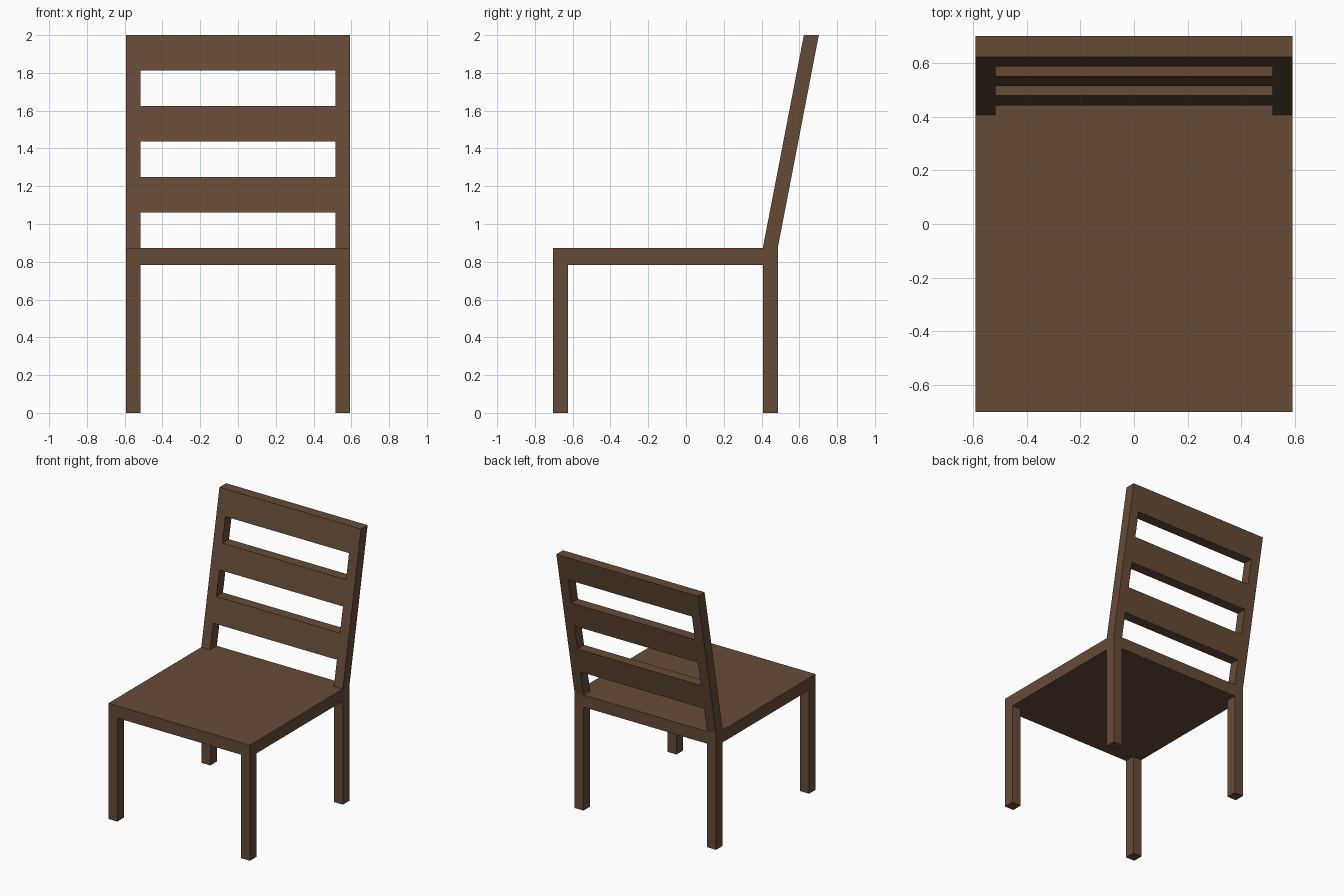
import bpy

if "Cube" in bpy.data.objects:
    bpy.data.objects.remove(bpy.data.objects["Cube"])

HALF_W, INNER = 0.592, 0.517            # outer and inner x of legs and posts
FRONT, FRONT_IN = -0.703, -0.624        # front leg depth
BACK_IN, BACK = 0.407, 0.486            # back leg depth
SEAT_LOW, SEAT_TOP, TOP = 0.782, 0.874, 2.0
LEAN = 0.217                            # backward travel of the backrest

wood = bpy.data.materials.new("brown_wood")
wood.diffuse_color = (0.13, 0.07, 0.039, 1)
wood.use_nodes = True
wood.node_tree.nodes["Principled BSDF"].inputs["Base Color"].default_value = wood.diffuse_color


def block(name, x0, x1, y0, y1, z0, z1, shift0=0.0, shift1=0.0):
    """Box whose bottom and top may be shifted in y, for the leaning parts."""
    verts = [(x, y + s, z) for z, s in ((z0, shift0), (z1, shift1))
             for x, y in ((x0, y0), (x1, y0), (x1, y1), (x0, y1))]
    faces = [(3, 2, 1, 0), (4, 5, 6, 7)]
    faces += [(i, (i + 1) % 4, (i + 1) % 4 + 4, i + 4) for i in range(4)]
    mesh = bpy.data.meshes.new(name)
    mesh.from_pydata(verts, [], faces)
    mesh.materials.append(wood)
    obj = bpy.data.objects.new(name, mesh)
    bpy.context.collection.objects.link(obj)
    return obj


def lean(z):
    return LEAN * (z - SEAT_TOP) / (TOP - SEAT_TOP)


# Seat slab
block("seat", -HALF_W, HALF_W, FRONT, BACK, SEAT_LOW, SEAT_TOP)

# Legs and leaning back posts on both sides
for side, x0, x1 in (("left", -HALF_W, -INNER), ("right", INNER, HALF_W)):
    block(f"front_leg_{side}", x0, x1, FRONT, FRONT_IN, 0, SEAT_LOW)
    block(f"back_leg_{side}", x0, x1, BACK_IN, BACK, 0, SEAT_LOW)
    block(f"back_post_{side}", x0, x1, BACK_IN, BACK, SEAT_TOP, TOP, 0, LEAN)

# Three backrest slats, with gaps as tall as the slats
step = (TOP - SEAT_TOP) / 6
for i in range(3):
    z0 = SEAT_TOP + step * (2 * i + 1)
    z1 = z0 + step
    block(f"back_slat_{i + 1}", -INNER, INNER, BACK_IN, BACK, z0, z1, lean(z0), lean(z1))
